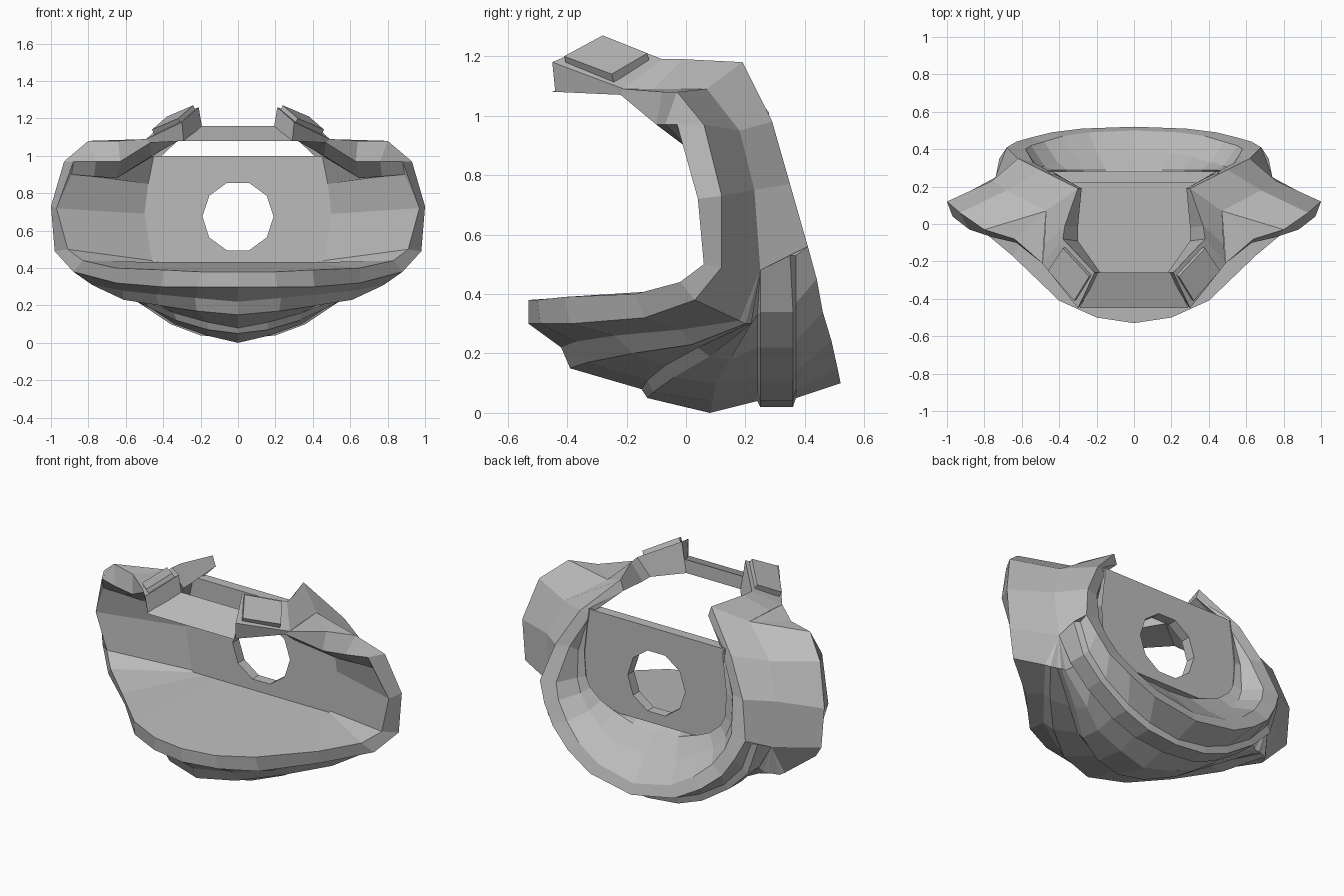
import bpy, bmesh, math
from mathutils import Vector

SCALE = 0.01  # coordinates below are in hundredths of a unit

cube = bpy.data.objects.get("Cube")
if cube:
    bpy.data.objects.remove(cube, do_unlink=True)

metal = bpy.data.materials.new("plain_grey")
metal.use_nodes = True
GREY = (0.5, 0.5, 0.5, 1)
metal.diffuse_color = GREY
metal.node_tree.nodes["Principled BSDF"].inputs["Base Color"].default_value = GREY


def point(p, side=1):
    return Vector((p[0] * side, p[1], p[2])) * SCALE


def add_face(bm, corners, side=1):
    """Add one face, dropping corners that coincide."""
    unique = []
    for corner in corners:
        if corner not in unique:
            unique.append(corner)
    if len(unique) > 2:
        bm.faces.new([bm.verts.new(point(c, side)) for c in unique])


def loft(bm, *rows):
    """Skin neighbouring rows with faces on both sides of the model."""
    for side in (1, -1):
        for first, second in zip(rows, rows[1:]):
            pairs = list(zip(first, second))
            for (a, b), (d, c) in zip(pairs, pairs[1:]):
                add_face(bm, (a, b, c, d), side)


def finish(bm, name):
    """Weld, orient and turn a bmesh into a flat shaded object."""
    bmesh.ops.remove_doubles(bm, verts=bm.verts, dist=0.0005)
    bmesh.ops.recalc_face_normals(bm, faces=bm.faces)
    mesh = bpy.data.meshes.new(name)
    bm.to_mesh(mesh)
    bm.free()
    mesh.materials.append(metal)
    obj = bpy.data.objects.new(name, mesh)
    bpy.context.collection.objects.link(obj)
    return obj


# Every row runs from the bottom centre round the side to the top.
# Front opening: inner rim, brow edge, outer rim and back edge of the side pods
rim_inner = [(0, -53, 38), (20, -50, 38), (40, -41, 39), (65, -17, 40), (83, -2, 44), (91, 6, 50),
             (97, 4, 72), (89, 0, 90), (77, 1, 89), (65, 2, 88), (46, -13, 100)]
rim_brow = rim_inner[:7] + [(88, -3, 97), (76, -7, 97), (63, -10, 97), (47, -22, 107)]
rim_outer = [(0, -53, 30), (21, -49, 30), (41, -39, 30), (65, -14, 32), (88, 3, 38), (98, 12, 49),
             (100, 12, 73), (93, 6, 97), (80, -3, 108), (64, -8, 108), (49, -21, 109)]
pod_back = [(0, -42, 22), (23, -37, 24), (44, -24, 26), (62, -2, 28), (78, 18, 31), (74, 25, 48),
            (76, 23, 75), (68, 18, 95), (47, 7, 109), (47, 7, 109), (49, -21, 109)]

# Stepped terraces under the chin, merging at the side
JOINT = (74, 25, 48)
second_lip = [(0, -39, 15), (22, -33, 17), (42, -18, 20), (61, 2, 23), (76, 20, 30), JOINT]
third_lip_top = [(0, -15, 8), (16, -13, 11), (34, -7, 16), (49, 4, 22), (72, 21, 30), JOINT]
third_lip_low = [(0, -13, 5), (16, -11, 7), (33, -4, 12), (48, 8, 19), (70, 22, 30), JOINT]
keel_front = [(0, 8, 0), (17, 9, 4), (34, 10, 10), (46, 15, 18), (67, 22, 30), JOINT]
keel_back = [(0, 24, 4), (19, 24, 7), (35, 24, 12), (51, 24, 22), (63, 24, 33), JOINT]

# Raised band and groove in front of the rear ring
band_front = [(0, 25, 2), (20, 25, 4), (36, 25, 10), (54, 25, 22), (66, 25, 34), JOINT]
band_back = [(x, 36, z) for x, y, z in band_front[:-1]] + [(72, 35, 53)]
groove = [(0, 37, 5), (20, 37, 8), (35, 37, 14), (51, 37, 24), (63, 37, 37), (69, 37, 53)]

# Rear ring, its cavity and the edge of the back plate
ring_outer = [(0, 52, 10), (28, 51, 15), (44, 49, 24), (56, 46, 34), (63, 44, 45), (68, 41, 56),
              (62, 35, 77), (50, 29, 98), (30, 19, 118)]
ring_inner = [(0, 50, 16), (24, 49, 21), (38, 47, 29), (48, 44, 38), (55, 42, 48), (58, 40, 57),
              (54, 33, 77), (43, 27, 98), (28, 19, 112)]
cavity = [(0, 38, 29), (20, 38, 30), (31, 36, 36), (41, 33, 42), (48, 31, 50), (51, 30, 58),
          (51, 29, 74), (46, 28, 92), (44, 28, 101)]
plate_back = [(0, 29, 39), (15, 29, 40), (27, 29, 44), (36, 29, 48), (43, 29, 54), (46, 29, 60),
              (47, 29, 74), (45, 29, 92), (44, 28, 100)]
plate_front = [(0, 22, 43), (15, 22, 43), (28, 22, 43), (38, 22, 43), (45, 22, 43), (46, 22, 44),
               (50, 22, 69), (48, 22, 85), (45, 22, 100), (45, 10, 100), (46, -13, 100)]

shell = bmesh.new()
loft(shell, plate_back, plate_front, rim_inner, rim_brow, rim_outer, pod_back)
loft(shell, pod_back, second_lip, third_lip_top, third_lip_low, keel_front, keel_back,
     band_front, band_back, groove, ring_outer[:6])
loft(shell, ring_outer, ring_inner, cavity, plate_back)
loft(shell, pod_back[5:9], ring_outer[5:9])
# Close the corner between the band end and the ring
for side in (1, -1):
    add_face(shell, (JOINT, band_back[-1], groove[-1], ring_outer[5]), side)
finish(shell, "shell")

# Back plate with a ten sided hole
plate = bmesh.new()
half = plate_front[:9]
outline = half + [(-x, y, z) for x, y, z in reversed(half[1:])]
hole = []
for i in range(10):
    angle = math.tau * i / 10
    hole.append((19 * math.cos(angle), 22, 67.5 + 19 * math.sin(angle)))
for loop in (outline, hole):
    verts = [plate.verts.new(point(p)) for p in loop]
    for a, b in zip(verts, verts[1:] + verts[:1]):
        plate.edges.new((a, b))
bmesh.ops.triangle_fill(plate, edges=plate.edges[:], use_beauty=True)
grown = bmesh.ops.extrude_face_region(plate, geom=plate.faces[:], use_keep_orig=True)
moved = [v for v in grown["geom"] if isinstance(v, bmesh.types.BMVert)]
bmesh.ops.translate(plate, verts=moved, vec=(0, 6 * SCALE, 0))
finish(plate, "back_plate")

# Top arms: sections listed as outer, crest, inner, underside
ARM = [[(47, 7, 109), (30, 19, 118), (28, 19, 112), (45, 21, 100)],
       [(48, -11, 109), (37, -1, 119), (30, -2, 109), (46, -13, 100)],
       [(49, -21, 109), (38, -8, 119), (30, -9, 109), (47, -22, 107)],
       [(30, -45, 118), (21, -26, 126), (18, -26, 108), (29, -44, 108)]]
PAD = [(46, -25, 114), (38, -13, 121), (24, -28, 127), (32, -41, 120)]

for name, side in (("left", 1), ("right", -1)):
    arm = bmesh.new()
    for first, second in zip(ARM, ARM[1:]):
        for i in range(4):
            j = (i + 1) % 4
            add_face(arm, (first[i], second[i], second[j], first[j]), side)
    add_face(arm, ARM[0], side)
    add_face(arm, ARM[-1], side)
    finish(arm, name + "_arm")

    # Raised pad on the slanted arm tip
    pad = bmesh.new()
    lowered = [(x - 2, y + 1, z - 4) for x, y, z in PAD]
    add_face(pad, PAD, side)
    add_face(pad, lowered, side)
    for i in range(4):
        j = (i + 1) % 4
        add_face(pad, (PAD[i], PAD[j], lowered[j], lowered[i]), side)
    finish(pad, name + "_pad")

# Wedge shaped bar joining the arm tips
bar = bmesh.new()
section = [(20, -26, 116), (29, -45, 108), (20, -26, 108)]
mirrored = [(-x, y, z) for x, y, z in section]
add_face(bar, section)
add_face(bar, mirrored)
for i in range(3):
    j = (i + 1) % 3
    add_face(bar, (section[i], section[j], mirrored[j], mirrored[i]))
finish(bar, "front_bar")
